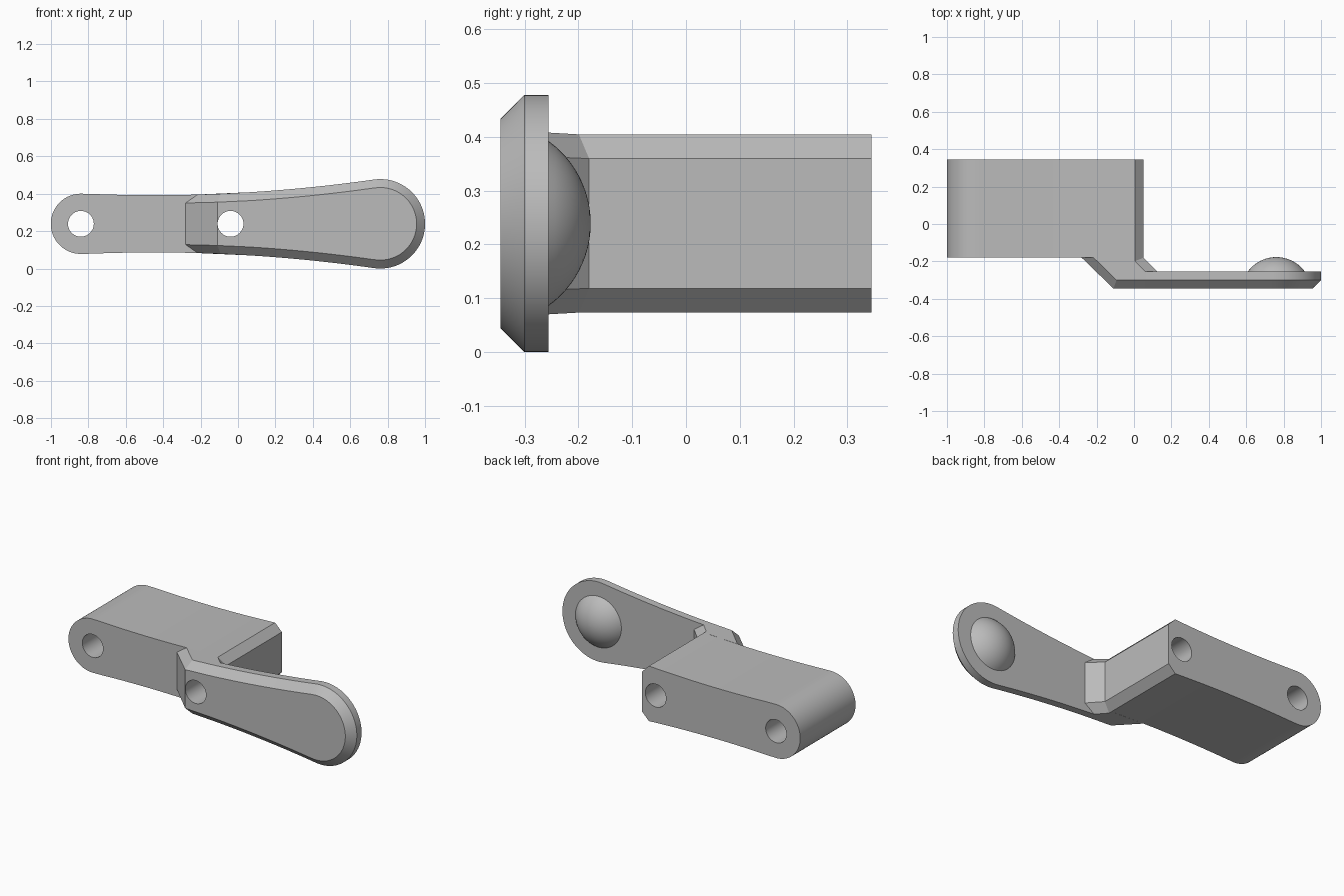
import bpy
import bmesh
from math import sin, cos, pi, radians, sqrt, asin

if "Cube" in bpy.data.objects:
    bpy.data.objects.remove(bpy.data.objects["Cube"])

MID = 0.239       # height of the lever's axis
BEVEL = 0.045     # width of every chamfer
HOLES = (-0.84, -0.04)
BIG_R, BIG_X = 0.239, 0.761
SMALL_R, SMALL_X = 0.161, -0.84

grey = bpy.data.materials.new("plain grey")
grey.use_nodes = True
grey.diffuse_color = (0.5, 0.5, 0.5, 1)
grey.node_tree.nodes["Principled BSDF"].inputs["Base Color"].default_value = (0.5, 0.5, 0.5, 1)


def half(x):
    """Half height of the gently waisted lever at x."""
    return 0.153 + 0.0604 * (x + 0.45) ** 2


def steps(a, b, n):
    return [a + (b - a) * i / n for i in range(n + 1)]


def make(name, bm):
    bmesh.ops.remove_doubles(bm, verts=bm.verts, dist=0.0001)
    bmesh.ops.recalc_face_normals(bm, faces=bm.faces)
    mesh = bpy.data.meshes.new(name)
    bm.to_mesh(mesh)
    bm.free()
    obj = bpy.data.objects.new(name, mesh)
    bpy.context.collection.objects.link(obj)
    mesh.materials.append(grey)
    return obj


def loft(name, rings, caps=True):
    """Join closed rings of points with quads and cap both ends."""
    bm = bmesh.new()
    loops = [[bm.verts.new(p) for p in ring] for ring in rings]
    n = len(loops[0])
    for a, b in zip(loops, loops[1:]):
        for i in range(n):
            j = (i + 1) % n
            bm.faces.new((a[i], a[j], b[j], b[i]))
    if caps:
        bm.faces.new(loops[0])
        bm.faces.new(loops[-1])
    return make(name, bm)


def mirrored(upper):
    """Close an upper outline of (x, offset) by mirroring it about the axis."""
    return upper + [(x, -z) for x, z in reversed(upper) if abs(z) > 0.0001]


def at(outline, y):
    return [(x, y, MID + z) for x, z in outline]


# Block: rounded left end, waisted top and bottom, chamfered right corners
upper = [(SMALL_X - SMALL_R * cos(a), SMALL_R * sin(a)) for a in steps(0, pi / 2, 20)]
upper += [(x, half(x)) for x in steps(-0.78, 0.005, 16)]
upper.append((0.05, half(0.005) - BEVEL))
block = loft("mounting_block", [at(mirrored(upper), y) for y in (0.345, -0.18)])


# Paddle: flared plate with a round end and chamfered front rim
def paddle_outline(inset):
    tilt = asin(0.141)
    top = [(x, half(x) - inset) for x in steps(0.061, 0.72, 16)]
    r = BIG_R - inset
    top += [(BIG_X + r * cos(a), r * sin(a)) for a in steps(pi / 2 + tilt, 0, 28)]
    return mirrored(top)


paddle = loft("paddle", [at(paddle_outline(0), -0.255), at(paddle_outline(0), -0.30),
                         at(paddle_outline(BEVEL), -0.345)])

# Neck: slanted link, full plan in the middle and a smaller plan above and below
core = [(-0.28, -0.18), (-0.11, -0.345), (0.061, -0.345), (0.061, -0.255),
        (0.125, -0.255), (0.05, -0.18), (0.05, -0.18)]
rim = [(-0.216, -0.18), (-0.093, -0.30), (0.061, -0.30), (0.061, -0.255),
       (0.061, -0.255), (0.005, -0.199), (0.005, -0.18)]


def level(sign, plan, drop):
    return [(x, y, MID + sign * (half(rx) - drop)) for (x, y), (rx, _) in zip(plan, rim)]


neck = loft("slanted_neck", [level(-1, rim, 0), level(-1, core, BEVEL),
                             level(1, core, BEVEL), level(1, rim, 0)])

# Thumb dome: shallow spherical cap on the back of the paddle
rad, rise, base = 0.153, 0.078, -0.255
ball = (rad ** 2 + rise ** 2) / (2 * rise)
rings = []
for a in steps(asin(rad / ball), 0.01, 12):
    y = base + rise - ball + ball * cos(a)
    rings.append([(BIG_X + ball * sin(a) * cos(t), y, MID + ball * sin(a) * sin(t))
                  for t in steps(0, 2 * pi, 48)[:-1]])
dome = loft("thumb_dome", rings)

# Two through holes
for i, hx in enumerate(HOLES):
    ring = [(hx + 0.069 * cos(t), MID + 0.069 * sin(t)) for t in steps(0, 2 * pi, 40)[:-1]]
    cutter = loft("hole_cutter", [[(x, y, z) for x, z in ring] for y in (-0.6, 0.6)])
    for obj in (block, neck) if i else (block,):
        mod = obj.modifiers.new("hole", "BOOLEAN")
        mod.operation = "DIFFERENCE"
        mod.solver = "EXACT"
        mod.object = cutter
        bpy.context.view_layer.objects.active = obj
        bpy.ops.object.modifier_apply(modifier=mod.name)
    bpy.data.objects.remove(cutter)

# Smooth the rounded surfaces, keep the creases sharp
bpy.ops.object.select_all(action="DESELECT")
for obj in (block, paddle, neck, dome):
    obj.select_set(True)
bpy.context.view_layer.objects.active = block
bpy.ops.object.shade_smooth_by_angle(angle=radians(25))
